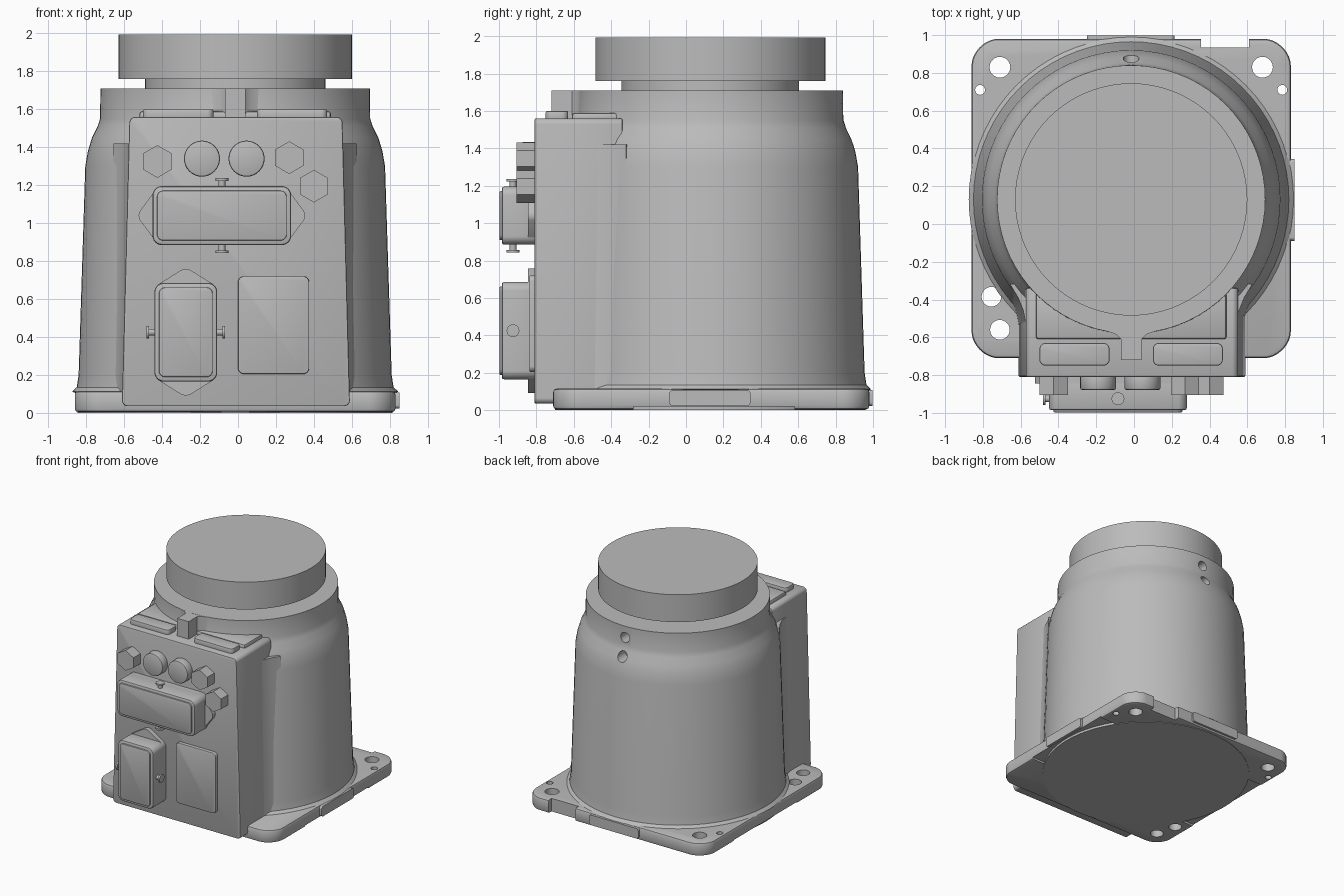
import bpy, bmesh, math
from mathutils import Vector

cube = bpy.data.objects.get("Cube")
if cube:
    bpy.data.objects.remove(cube, do_unlink=True)

grey = bpy.data.materials.new("cast_grey")
grey.use_nodes = True
grey.diffuse_color = (0.5, 0.5, 0.5, 1)
grey.node_tree.nodes["Principled BSDF"].inputs["Base Color"].default_value = (0.5, 0.5, 0.5, 1)

CX, CY = -0.015, 0.13          # axis of the round column
FRONT = -0.81                  # connector face


def finish(name, bm, bevel=0, cutters=()):
    """Turn a bmesh into an object, bevel it, cut it and shade it."""
    bmesh.ops.recalc_face_normals(bm, faces=bm.faces)
    mesh = bpy.data.meshes.new(name)
    bm.to_mesh(mesh)
    bm.free()
    mesh.materials.append(grey)
    ob = bpy.data.objects.new(name, mesh)
    bpy.context.collection.objects.link(ob)
    bpy.ops.object.select_all(action='DESELECT')
    bpy.context.view_layer.objects.active = ob
    ob.select_set(True)
    if bevel:
        mod = ob.modifiers.new("edge", 'BEVEL')
        mod.width, mod.segments, mod.angle_limit = bevel, 2, math.radians(50)
        bpy.ops.object.modifier_apply(modifier=mod.name)
    for cutter in cutters:
        mod = ob.modifiers.new("cut", 'BOOLEAN')
        mod.operation, mod.solver, mod.object = 'DIFFERENCE', 'EXACT', cutter
        bpy.ops.object.modifier_apply(modifier=mod.name)
        bpy.data.objects.remove(cutter, do_unlink=True)
    bpy.ops.object.shade_smooth_by_angle(angle=math.radians(35))
    return ob


def prism(name, pts, axis, lo, hi, bevel=0, cutters=(), taper=1):
    """Extrude a 2D outline along an axis; taper scales the far end."""
    place = {'x': lambda u, v, h: (h, u, v),
             'y': lambda u, v, h: (u, h, v),
             'z': lambda u, v, h: (u, v, h)}[axis]
    bm = bmesh.new()
    mid = sum((Vector(p) for p in pts), Vector((0, 0))) / len(pts)
    far = [mid + (Vector(p) - mid) * taper for p in pts]
    a = [bm.verts.new(place(p[0], p[1], lo)) for p in pts]
    b = [bm.verts.new(place(p[0], p[1], hi)) for p in far]
    bm.faces.new(a)
    bm.faces.new(b)
    for i in range(len(a)):
        j = (i + 1) % len(a)
        bm.faces.new((a[i], a[j], b[j], b[i]))
    return finish(name, bm, bevel, cutters)


def rounded(pts, r, n=6):
    """Round the corners of an outline."""
    out = []
    for i, p in enumerate(pts):
        p = Vector(p)
        a = p + (Vector(pts[i - 1]) - p).normalized() * r
        b = p + (Vector(pts[(i + 1) % len(pts)]) - p).normalized() * r
        for k in range(n + 1):
            t = k / n
            w = 1.2 * t * (1 - t)     # weighted to stay close to an arc
            s = (1 - t) ** 2 + w + t * t
            out.append((a * (1 - t) ** 2 + p * w + b * t * t) / s)
    return out


def rect(x0, x1, y0, y1):
    return [(x0, y0), (x1, y0), (x1, y1), (x0, y1)]


def ring(x, y, r, n=32, turn=0):
    return [(x + r * math.cos(turn + math.tau * i / n),
             y + r * math.sin(turn + math.tau * i / n)) for i in range(n)]


def lathe(name, profile, cutters=(), n=72):
    """Closed solid of revolution about the column axis."""
    bm = bmesh.new()
    rows = [[bm.verts.new((x, y, z)) for x, y in ring(CX, CY, r, n)] for r, z in profile]
    bm.faces.new(rows[0])
    bm.faces.new(rows[-1])
    for a, b in zip(rows, rows[1:]):
        for i in range(n):
            j = (i + 1) % n
            bm.faces.new((a[i], a[j], b[j], b[i]))
    return finish(name, bm, 0, cutters)


# Column with collar and two rear holes
rear_holes = [prism("cutter", ring(CX, z, 0.042, 24), 'y', y, 1.2)
              for z, y in ((1.615, 0.74), (1.465, 0.78))]
lathe("column", [(0.83, 0), (0.83, 0.1), (0.86, 0.112), (0.835, 0.135), (0.825, 0.2),
                 (0.79, 1.3), (0.776, 1.38), (0.755, 1.45), (0.725, 1.51),
                 (0.712, 1.55), (0.71, 1.71)], rear_holes)
lathe("neck", [(0.475, 1.7), (0.475, 1.77)])
lathe("top_disc", [(0.615, 1.76), (0.615, 1.993)])

# Base plate with mounting holes, rear notch and relieved underside
cuts = [prism("cutter", ring(x, y, r, 24), 'z', -0.1, 0.3) for x, y, r in (
    (-0.71, 0.83, 0.055), (0.68, 0.83, 0.055), (-0.815, 0.71, 0.026),
    (0.785, 0.71, 0.026), (-0.755, -0.385, 0.052), (-0.71, -0.56, 0.052))]
cuts.append(prism("cutter", rect(0.355, 0.61, 0.935, 1.2), 'z', -0.1, 0.3))
cuts.append(prism("cutter", rect(-0.28, 0.58, -0.1, 0.02), 'x', -1, 1))
prism("base_plate", rounded(rect(-0.86, 0.83, -0.71, 0.98), 0.14, 8), 'z',
      0.004, 0.115, 0.018, cuts)
prism("side_tab", rounded(rect(-0.09, 0.345, 0.022, 0.108), 0.02), 'x', 0.7, 0.85)
prism("rear_tab", rounded(rect(-0.25, 0.215, 0.022, 0.108), 0.02), 'y', 0.9, 0.998)

# Connector box, side fillets and its top details
prism("connector_box", rounded([(-0.612, 0.035), (0.59, 0.035), (0.55, 1.56), (-0.572, 1.56)], 0.03),
      'y', FRONT, -0.34, 0.008)
for side, name in ((-1, "right_fillet"), (1, "left_fillet")):
    outline = [(CX + side * x, y) for x, y in
               ((0.3, -0.56), (0.592, -0.56), (0.61, -0.46), (0.64, -0.39), (0.685, -0.32), (0.3, -0.25))]
    bm_ob = prism(name, outline, 'z', 0.05, 1.42)
    for v in bm_ob.data.vertices:
        if v.co.z > 1:
            v.co.x = CX + (v.co.x - CX) * 0.935
for x0, x1, name in ((-0.5, -0.13, "right_top_pad"), (0.1, 0.47, "left_top_pad")):
    prism(name, rounded(rect(x0, x1, -0.75, -0.63), 0.03), 'z', 1.54, 1.6, 0.008)
prism("top_deck", rect(-0.52, 0.49, -0.61, -0.36), 'z', 1.54, 1.59, 0.015)
prism("collar_key", [(-0.068, -0.72), (0.04, -0.72), (0.04, -0.61), (0.065, -0.585),
                     (0.12, -0.565), (0.12, -0.45), (-0.15, -0.45), (-0.15, -0.565),
                     (-0.093, -0.585), (-0.068, -0.61)], 'z', 1.54, 1.709)

# Hex plugs and round caps
for i, (x, z) in enumerate(((-0.425, 1.325), (0.27, 1.345), (0.4, 1.195))):
    prism(f"hex_plug_{i + 1}", ring(x, z, 0.086, 6, math.pi / 6), 'y', -0.905, FRONT + 0.02)
for i, x in enumerate((-0.19, 0.045)):
    prism(f"round_cap_{i + 1}", ring(x, 1.34, 0.095), 'y', -0.878, FRONT + 0.02, 0.01)

# Blank cover panel
prism("cover_panel", rounded(rect(0, 0.375, 0.205, 0.72), 0.03), 'y', FRONT - 0.028, FRONT + 0.02, 0.006)


def connector(name, x0, x1, z0, z1, tip, upright):
    """Flange, housing, lid and two locking pins."""
    mx, mz = (x0 + x1) / 2, (z0 + z1) / 2
    if upright:
        e = 0.02
        flange = [(x0, z0 + e), (mx, z0 - tip), (x1, z0 + e), (x1, z1 - e), (mx, z1 + tip), (x0, z1 - e)]
        ends = [(x0, -1), (x1, 1)]
    else:
        e = 0.03
        flange = [(x0 + e, z0), (x1 - e, z0), (x1 + tip, mz), (x1 - e, z1), (x0 + e, z1), (x0 - tip, mz)]
        ends = [(z0, -1), (z1, 1)]
    prism(name + "_flange", rounded(flange, 0.03, 4), 'y', FRONT - 0.035, FRONT + 0.02)
    prism(name + "_housing", rounded(rect(x0, x1, z0, z1), 0.045), 'y', -0.985, FRONT + 0.02, 0.012)
    k = 0.024
    prism(name + "_lid", rounded(rect(x0 + k, x1 - k, z0 + k, z1 - k), 0.03), 'y', -0.997, -0.95, 0.005)
    for i, (edge, s) in enumerate(ends):
        for part, r, a, b in (("pin", 0.018, -0.02, 0.04), ("pin_head", 0.034, 0.028, 0.042)):
            lo, hi = sorted((edge + s * a, edge + s * b))
            centre = (-0.925, mz) if upright else (mx, -0.925)
            prism(f"{name}_{part}_{i + 1}", ring(*centre, r, 20), 'x' if upright else 'z', lo, hi)


connector("upper_connector", -0.45, 0.28, 0.885, 1.195, 0.085, False)
connector("lower_connector", -0.44, -0.11, 0.165, 0.685, 0.083, True)
